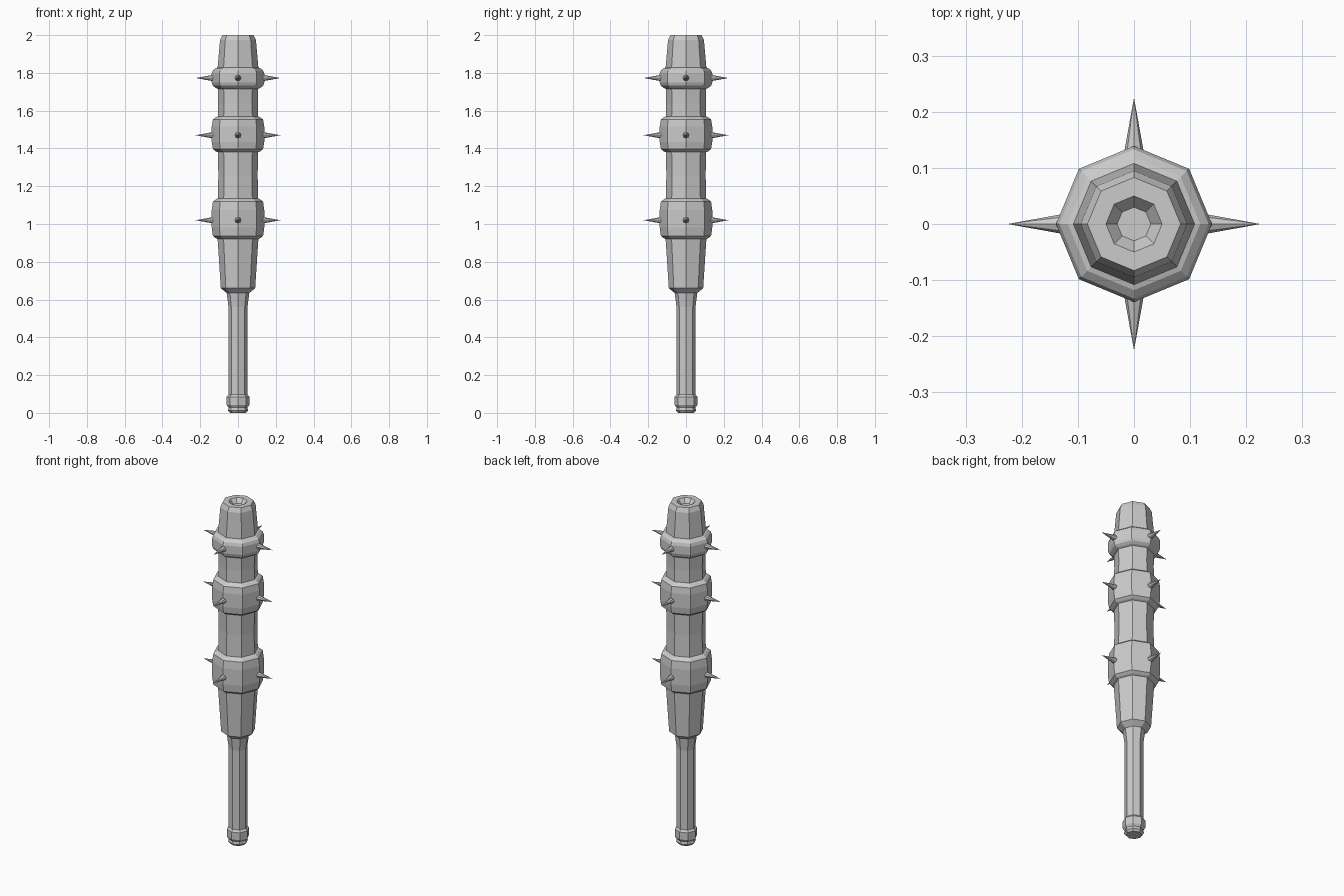
import bpy, math
from mathutils import Vector

if "Cube" in bpy.data.objects:
    bpy.data.objects.remove(bpy.data.objects["Cube"])

SIDES = 8


def lathe(name, profile):
    """Eight-sided flat-shaded solid from (radius, height) rings, capped at both ends."""
    verts = [(r * math.cos(math.tau * i / SIDES), r * math.sin(math.tau * i / SIDES), z)
             for r, z in profile for i in range(SIDES)]
    faces = [tuple(reversed(range(SIDES)))]
    for k in range(len(profile) - 1):
        a, b = k * SIDES, (k + 1) * SIDES
        for i in range(SIDES):
            j = (i + 1) % SIDES
            faces.append((a + i, a + j, b + j, b + i))
    faces.append(tuple(range(len(verts) - SIDES, len(verts))))
    mesh = bpy.data.meshes.new(name)
    mesh.from_pydata(verts, [], faces)
    obj = bpy.data.objects.new(name, mesh)
    bpy.context.collection.objects.link(obj)
    return obj


def band(z0, z1):
    """Profile points of a raised, bevelled, slightly barrelled band."""
    mid = (z0 + z1) / 2
    h = (z1 - z0) / 2
    return [(0.118, z0), (0.133, z0 + 0.012), (0.139, mid - h * 0.45),
            (0.139, mid + h * 0.45), (0.133, z1 - 0.012), (0.118, z1)]


# Handle, pommel, head with three bands, and dished tip
handle = [(0.043, 0.0), (0.053, 0.012), (0.05, 0.028), (0.06, 0.042), (0.06, 0.085),
          (0.05, 0.097), (0.05, 0.56), (0.06, 0.635)]
head = ([(0.091, 0.66), (0.108, 0.92)] + band(0.925, 1.13)
        + [(0.107, 1.135), (0.104, 1.26), (0.107, 1.38)] + band(1.385, 1.565)
        + [(0.107, 1.57), (0.105, 1.64), (0.107, 1.715)] + band(1.72, 1.825)
        + [(0.108, 1.828), (0.095, 1.975), (0.083, 2.0)])
tip = [(0.05, 2.0), (0.03, 1.975)]
lathe("club_body", handle + head + tip)

# Four spikes around each band
for z in (1.02, 1.47, 1.773):
    for k in range(4):
        a = k * math.pi / 2
        d = Vector((math.cos(a), math.sin(a), 0))
        bpy.ops.mesh.primitive_cone_add(
            vertices=8, radius1=0.019, radius2=0, depth=0.105,
            location=d * 0.1725 + Vector((0, 0, z)),
            rotation=d.to_track_quat('Z', 'Y').to_euler())
        bpy.context.object.name = "spike"
